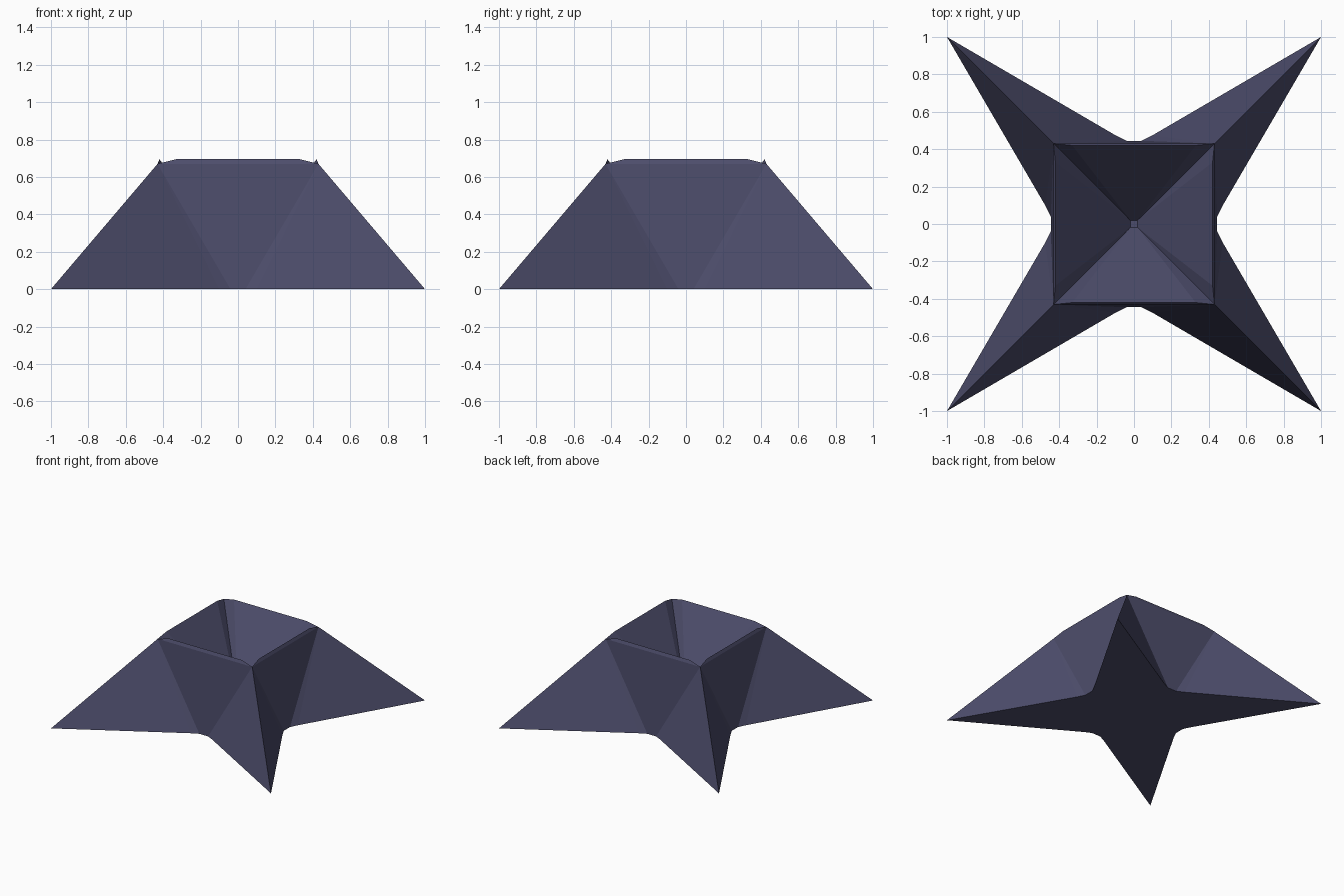
import bpy, bmesh
from mathutils import Matrix, Vector
from math import pi

if "Cube" in bpy.data.objects:
    bpy.data.objects.remove(bpy.data.objects["Cube"])

mat = bpy.data.materials.new("dark_blue")
mat.diffuse_color = (0.075, 0.075, 0.15, 1)
mat.use_nodes = True
mat.node_tree.nodes["Principled BSDF"].inputs["Base Color"].default_value = mat.diffuse_color

bm = bmesh.new()


def face(*pts):
    return bm.faces.new([bm.verts.new(p) for p in pts])


base_loop, bowl_loop = [], []
for k in range(4):
    rot = Matrix.Rotation(k * pi / 2, 4, 'Z')

    def pt(x, y, z):
        return rot @ Vector((x, y, z))

    # one side: two arm tips, rounded notch, rim and bowl points
    tip_l, tip_r = pt(-1, -1, 0), pt(1, -1, 0)
    n1, n2 = pt(-.10, -.475, 0), pt(-.04, -.445, 0)
    n3, n4 = pt(.04, -.445, 0), pt(.10, -.475, 0)
    top_l, top_r = pt(-.43, -.43, .67), pt(.43, -.43, .67)
    rim_l, rim_r = pt(-.33, -.42, .695), pt(.33, -.42, .695)
    bowl_l, bowl_r = pt(-.02, -.02, .13), pt(.02, -.02, .13)

    # outer wall
    face(top_l, tip_l, n1)
    face(top_l, n1, n2)
    face(top_l, n2, n3, top_r)
    face(top_r, n3, n4)
    face(top_r, n4, tip_r)
    # raised lip
    face(top_l, top_r, rim_r, rim_l)
    # sunken bowl wall
    face(rim_l, rim_r, bowl_r, bowl_l)
    face(top_l, rim_l, bowl_l)
    face(top_r, bowl_r, rim_r)
    base_loop += [tip_l, n1, n2, n3, n4]
    bowl_loop.append(bowl_l)

# flat underside and bowl floor
face(*reversed(base_loop))
face(*bowl_loop)
bmesh.ops.remove_doubles(bm, verts=bm.verts, dist=1e-4)
bmesh.ops.recalc_face_normals(bm, faces=bm.faces)

mesh = bpy.data.meshes.new("star_bowl")
bm.to_mesh(mesh)
bm.free()
mesh.materials.append(mat)
obj = bpy.data.objects.new("star_bowl", mesh)
bpy.context.collection.objects.link(obj)
